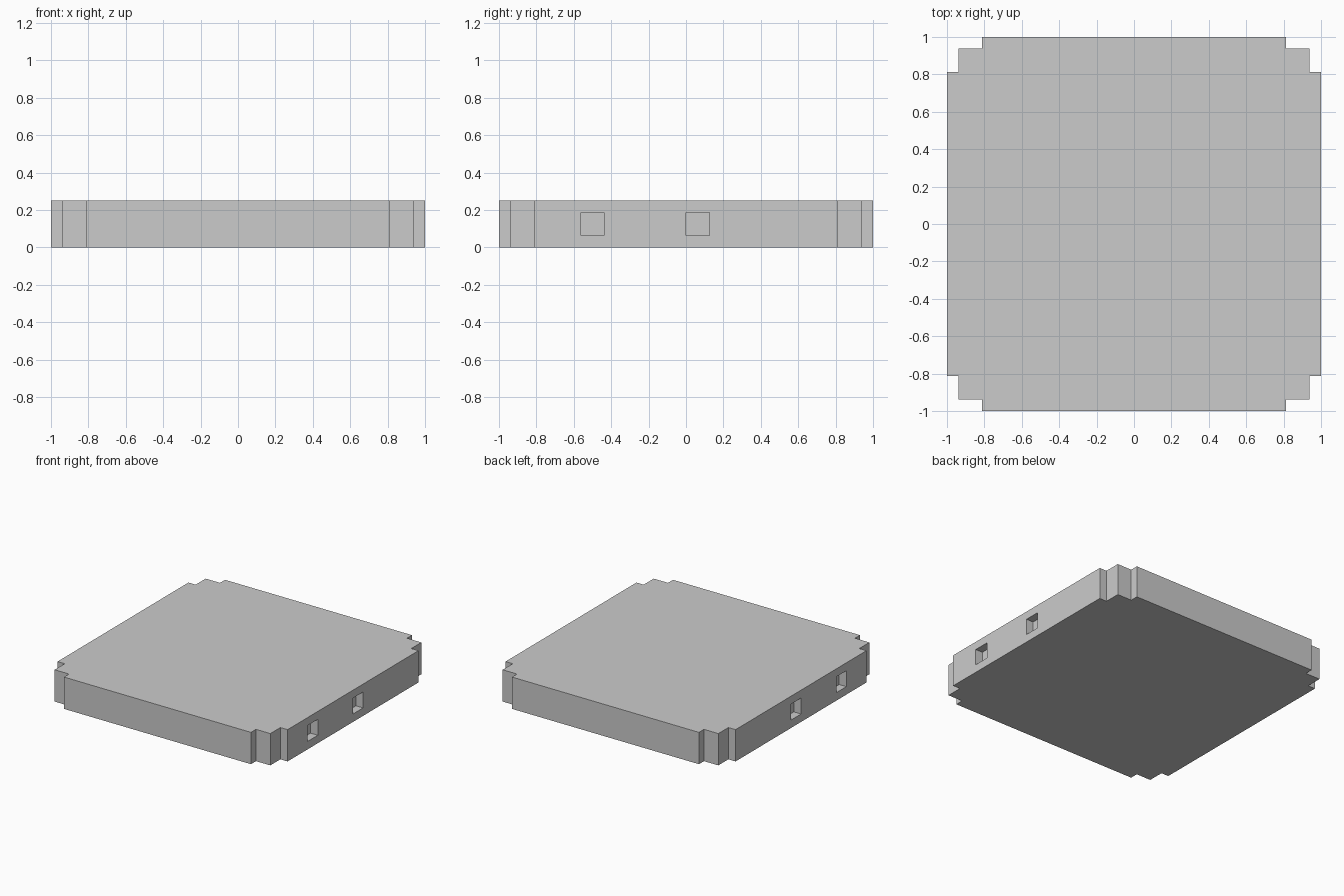
import bpy, bmesh

if "Cube" in bpy.data.objects:
    bpy.data.objects.remove(bpy.data.objects["Cube"])

HEIGHT = 0.25
POCKET = 0.125      # pocket width and height
DEPTH = 0.0625      # pocket depth

# Slab: stepped-corner outline extruded upwards
corner = [(1, 0.8125), (0.9375, 0.8125), (0.9375, 0.9375), (0.8125, 0.9375), (0.8125, 1)]
outline = []
for k in range(4):
    for x, y in corner:
        for _ in range(k):
            x, y = -y, x
        outline.append((x, y, 0))

bm = bmesh.new()
base = bm.faces.new([bm.verts.new(p) for p in outline])
top = bmesh.ops.extrude_face_region(bm, geom=[base])["geom"]
bmesh.ops.translate(bm, vec=(0, 0, HEIGHT),
                    verts=[v for v in top if isinstance(v, bmesh.types.BMVert)])
bmesh.ops.recalc_face_normals(bm, faces=bm.faces)
mesh = bpy.data.meshes.new("slab")
bm.to_mesh(mesh)
bm.free()
slab = bpy.data.objects.new("slab", mesh)
bpy.context.collection.objects.link(slab)

# Square pockets sunk into the left and right sides
cutters = []
for side in (-1, 1):
    for y in (-0.5, 0.0625):
        bpy.ops.mesh.primitive_cube_add(size=1, location=(side, y, HEIGHT / 2))
        cutter = bpy.context.object
        cutter.name = "pocket_cutter"
        cutter.scale = (2 * DEPTH, POCKET, POCKET)
        cutter.hide_render = True
        mod = slab.modifiers.new("pocket", 'BOOLEAN')
        mod.operation = 'DIFFERENCE'
        mod.solver = 'EXACT'
        mod.object = cutter
        cutters.append(cutter)

# Apply the cuts and remove the cutters
bpy.context.view_layer.objects.active = slab
for name in [m.name for m in slab.modifiers]:
    bpy.ops.object.modifier_apply(modifier=name)
for cutter in cutters:
    bpy.data.objects.remove(cutter, do_unlink=True)
